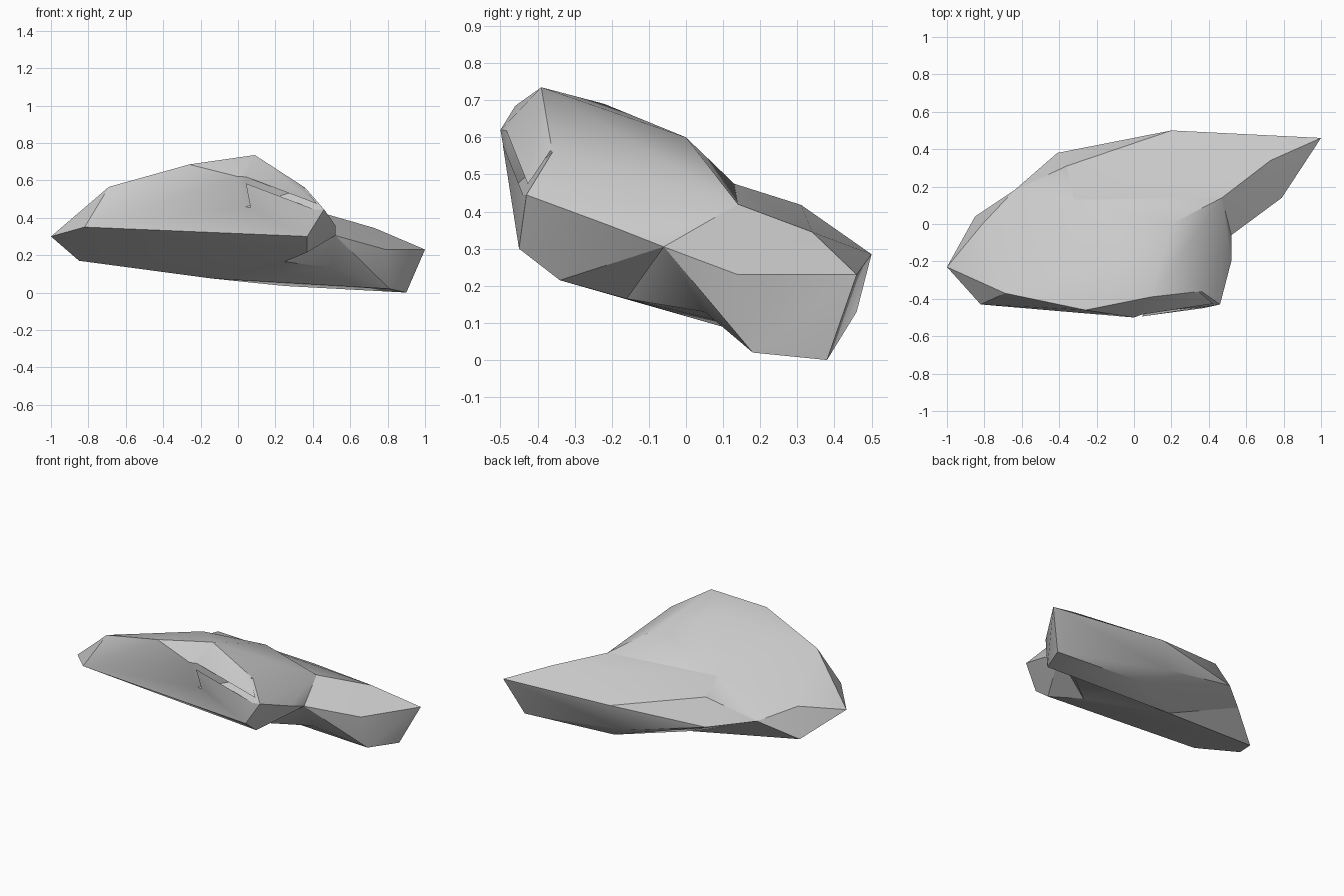
import bpy, bmesh, math
from mathutils import Vector

if "Cube" in bpy.data.objects:
    bpy.data.objects.remove(bpy.data.objects["Cube"], do_unlink=True)

stone = bpy.data.materials.new("stone_grey")
stone.use_nodes = True
stone.diffuse_color = (0.6, 0.6, 0.6, 1)
stone.node_tree.nodes["Principled BSDF"].inputs["Base Color"].default_value = (0.6, 0.6, 0.6, 1)


def hull(name, points):
    """Angular lump: the convex hull of its corner points."""
    bm = bmesh.new()
    for p in points:
        bm.verts.new(p)
    bmesh.ops.convex_hull(bm, input=bm.verts[:])
    bmesh.ops.delete(bm, geom=[v for v in bm.verts if not v.link_faces], context='VERTS')
    bmesh.ops.recalc_face_normals(bm, faces=bm.faces[:])
    mesh = bpy.data.meshes.new(name)
    bm.to_mesh(mesh)
    bm.free()
    mesh.materials.append(stone)
    obj = bpy.data.objects.new(name, mesh)
    bpy.context.collection.objects.link(obj)
    return obj


def combine(obj, other, operation):
    """Apply a boolean and discard the helper."""
    mod = obj.modifiers.new(operation.lower(), 'BOOLEAN')
    mod.operation = operation
    mod.solver = 'EXACT'
    mod.object = other
    bpy.context.view_layer.objects.active = obj
    bpy.ops.object.modifier_apply(modifier=mod.name)
    bpy.data.objects.remove(other, do_unlink=True)


# Corners where the high body and the low spur meet
back_left = (-0.64, 0.18, 0.285)
saddle = (-0.32, 0.13, 0.475)
shoulder = (0.47, 0.14, 0.42)
waist = (0.52, -0.06, 0.305)
belly = (-0.14, 0.15, 0.075)
hollow = (0.25, -0.16, 0.165)
# Corners of the underside of the spur
elbow = (0.50, 0.05, 0.13)
keel = (0.25, 0.38, 0.035)
# Corners of the notch in the front face
notch_top = Vector((0.0, -0.5, 0.62))
notch_in = Vector((0.04, -0.472, 0.458))
notch_back = Vector((0.36, -0.36, 0.56))
notch_low = Vector((0.46, -0.43, 0.445))

# High body
rock = hull("rock", [
    (0.09, -0.39, 0.735), (-0.26, -0.46, 0.685), (-0.10, -0.22, 0.69), (0.2, 0.0, 0.6),
    notch_top, notch_in, notch_back, notch_low,
    (-0.69, -0.37, 0.565), (-1.0, -0.23, 0.30), (-0.82, -0.43, 0.35), (-0.81, 0.0, 0.36),
    (-0.85, 0.04, 0.17), (0.37, -0.45, 0.30), (0.37, -0.34, 0.215), (0.52, -0.2, 0.36),
    back_left, saddle, shoulder, waist, belly, hollow])

# Low spur reaching back and to the side
spur = hull("spur", [
    (0.79, 0.14, 0.23), (1.0, 0.46, 0.23), (0.73, 0.34, 0.345), (0.9, 0.38, 0.0),
    (0.81, 0.18, 0.02), (0.2, 0.5, 0.285), (0.12, 0.46, 0.13), (-0.36, 0.31, 0.418),
    (-0.41, 0.38, 0.26), back_left, saddle, shoulder, waist, belly, elbow, keel])

# Web of stone under the waist
neck = hull("neck", [hollow, waist, elbow, belly, shoulder, keel])

# Wedge cut out of the front face
middle = (notch_in + notch_back) / 2
cutter = hull("notch_cutter", [
    notch_in + (notch_in - notch_back) * 0.03, notch_back + (notch_back - notch_in) * 0.02,
    notch_top + (notch_top - middle) * 0.08, notch_low + (notch_low - middle) * 0.08])

combine(rock, cutter, 'DIFFERENCE')
combine(rock, spur, 'UNION')
combine(rock, neck, 'UNION')

# Clean slivers along the joins
bm = bmesh.new()
bm.from_mesh(rock.data)
bmesh.ops.remove_doubles(bm, verts=bm.verts[:], dist=0.006)
bmesh.ops.dissolve_degenerate(bm, edges=bm.edges[:], dist=0.002)
bmesh.ops.recalc_face_normals(bm, faces=bm.faces[:])
bm.to_mesh(rock.data)
bm.free()

# Soften shallow facets, keep hard ridges
bpy.ops.object.select_all(action='DESELECT')
rock.select_set(True)
bpy.context.view_layer.objects.active = rock
bpy.ops.object.shade_smooth_by_angle(angle=math.radians(30))
